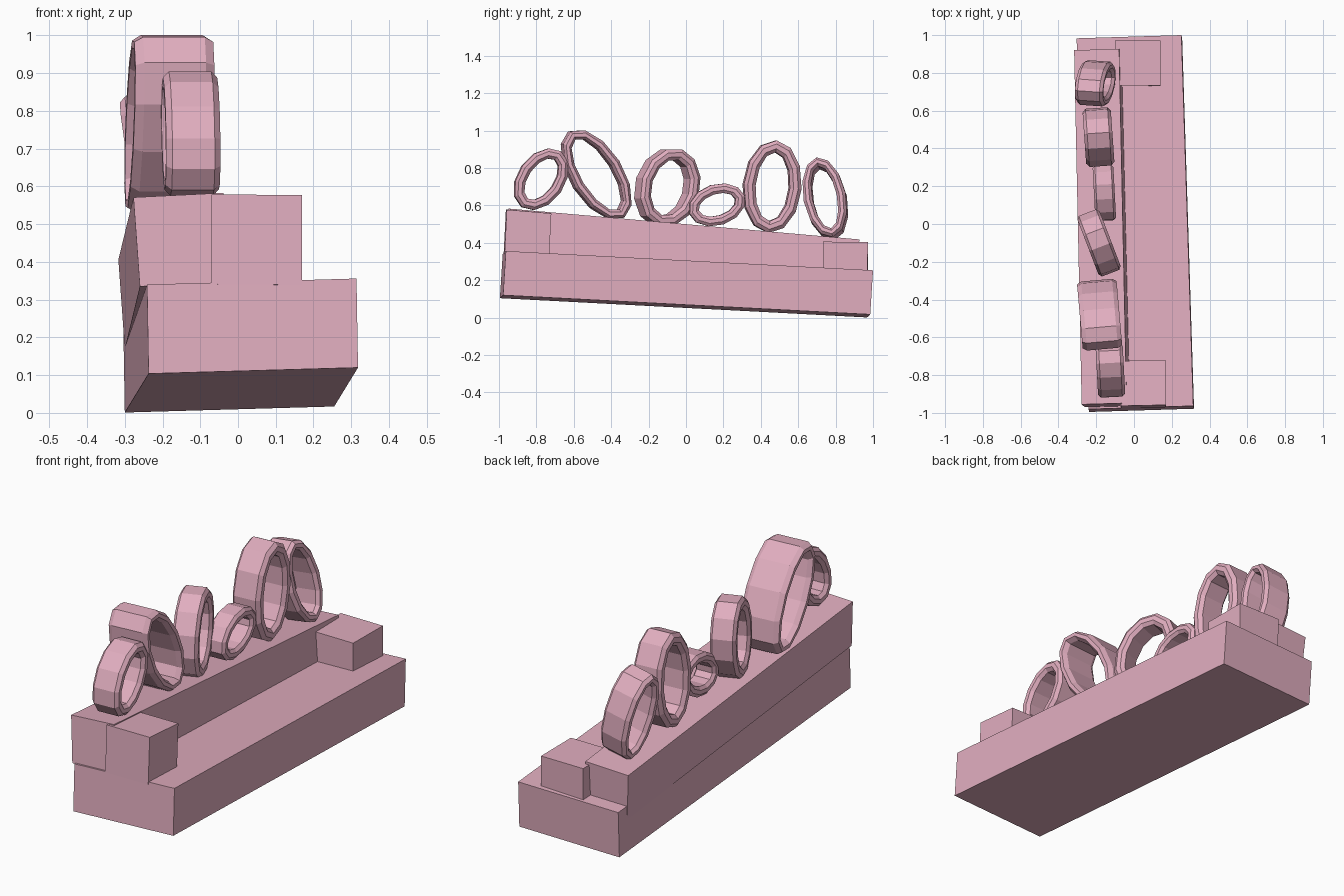
import bpy, bmesh
from math import sin, cos, pi, radians
from mathutils import Matrix, Vector, Euler

if "Cube" in bpy.data.objects:
    bpy.data.objects.remove(bpy.data.objects["Cube"])

pink = bpy.data.materials.new("pink")
pink.diffuse_color = (0.75, 0.42, 0.52, 1)
pink.use_nodes = True
pink.node_tree.nodes["Principled BSDF"].inputs["Base Color"].default_value = pink.diffuse_color


def finish(name, bm):
    bmesh.ops.recalc_face_normals(bm, faces=bm.faces)
    me = bpy.data.meshes.new(name)
    bm.to_mesh(me)
    bm.free()
    me.materials.append(pink)
    ob = bpy.data.objects.new(name, me)
    bpy.context.collection.objects.link(ob)
    return ob


def slab(name, corner, ex, ey, ez):
    """Tilted box from its front-left-bottom corner and three edge vectors."""
    bm = bmesh.new()
    m = Matrix((ex, ey, ez)).transposed().to_4x4()
    m.translation = Vector(corner) + m.to_3x3() @ Vector((0.5, 0.5, 0.5))
    bmesh.ops.create_cube(bm, size=1, matrix=m)
    return finish(name, bm)


def ring(name, centre, a, b, half_width, t, tilt, yaw=0, lean=0, seg=12):
    """Oval ring in the yz plane: long semi-axis a, short b, band thickness t."""
    w, h = half_width, t / 2
    profile = [(-.78 * w, h), (.78 * w, h), (w, .4 * h), (w, -.4 * h),
               (.78 * w, -h), (-.78 * w, -h), (-w, -.4 * h), (-w, .4 * h)]
    m = (Matrix.Translation(centre) @ Matrix.Rotation(radians(yaw), 4, 'Z')
         @ Matrix.Rotation(radians(lean), 4, 'Y')
         @ Matrix.Rotation(radians(-tilt), 4, 'X'))
    bm = bmesh.new()
    loops = []
    for i in range(seg):
        u = 2 * pi * i / seg
        loops.append([bm.verts.new(m @ Vector((x, (b - h + d) * cos(u), (a - h + d) * sin(u))))
                      for x, d in profile])
    n = len(profile)
    for i in range(seg):
        p, q = loops[i], loops[(i + 1) % seg]
        for j in range(n):
            k = (j + 1) % n
            bm.faces.new((p[j], p[k], q[k], q[j]))
    return finish(name, bm)


# Seat, backrest and the two arm blocks
slab("seat_base", (-.237, -.995, .104), (.555, .017, .016), (-.063, 1.963, -.103), (-.004, .015, .236))
slab("backrest", (-.26, -.97, .335), (.238, .007, .012), (-.04, 1.875, -.165), (-.017, .015, .236))
slab("front_arm", (-.07, -.975, .341), (.24, .005, -.002), (-.004, .238, -.02), (0, .012, .238))
slab("rear_arm", (-.10, .733, .168), (.24, -.002, 0), (.001, .24, -.002), (0, .001, .238))

# Row of oval rings on the backrest: centre, a, b, half width, thickness, tilt, yaw, lean
rings = [
    ((-.125, -.775, .740), .182, .125, .072, .055, 35, 3, 0),
    ((-.182, -.480, .765), .272, .138, .105, .050, -32, 5, 0),
    ((-.185, -.100, .695), .215, .168, .063, .060, 18, 21, 0),
    ((-.157, .165, .603), .155, .110, .055, .052, 72, 3, 0),
    ((-.188, .460, .700), .248, .155, .075, .063, 5, 4, 0),
    ((-.205, .745, .635), .220, .114, .075, .048, -12, -4, -9),
]
for i, args in enumerate(rings, 1):
    ring(f"back_ring_{i}", *args)
